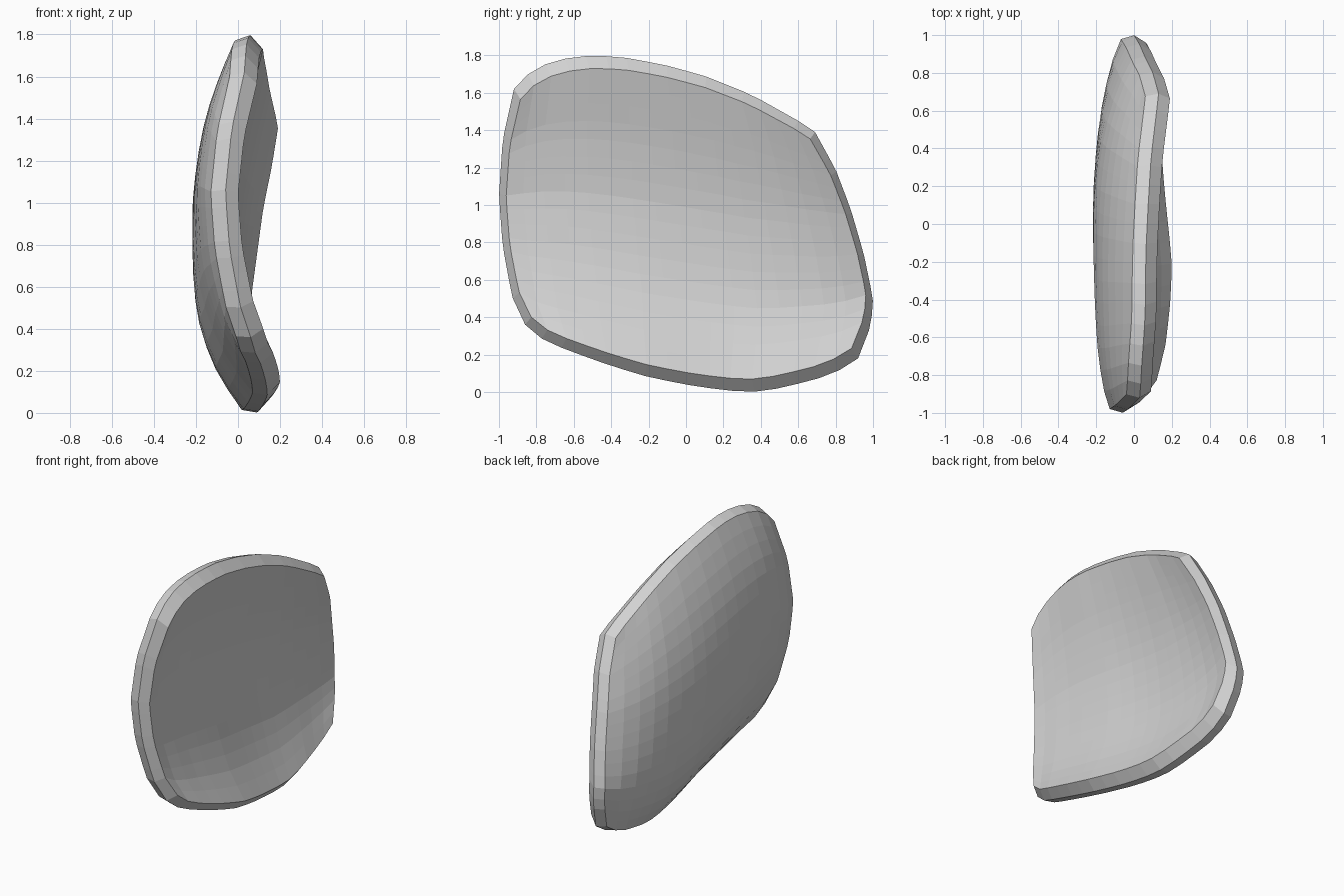
import bpy, bmesh
from mathutils import Vector

if "Cube" in bpy.data.objects:
    bpy.data.objects.remove(bpy.data.objects["Cube"])

N = 16  # facets along each side

# Rim crest, one list per side, as (x, y, z)
BOTTOM = [(.06, -.86, .36), (.08, -.78, .29), (.11, -.65, .23), (.135, -.4, .14), (.14, -.2, .08),
          (.12, 0, .04), (.10, .2, .01), (.09, .35, 0), (.075, .5, .02), (.05, .7, .07),
          (.04, .84, .125), (.04, .92, .18)]
TOP = [(.03, -.92, 1.62), (.035, -.86, 1.69), (.04, -.76, 1.75), (.05, -.62, 1.79), (.06, -.48, 1.8),
       (.06, -.3, 1.785), (.065, -.1, 1.745), (.075, .1, 1.69), (.09, .35, 1.59), (.12, .6, 1.45), (.13, .69, 1.39)]
FRONT = [(.06, -.86, .36), (.01, -.93, .51), (-.04, -.98, .78), (-.06, -1, 1.05), (-.03, -.98, 1.35), (.03, -.92, 1.62)]
BACK = [(.04, .92, .18), (.01, .99, .36), (0, 1, .5), (.03, .95, .74), (.06, .88, .98), (.10, .8, 1.19), (.13, .69, 1.39)]


def resample(points):
    """Evenly spaced points along a polyline."""
    pts = [Vector(p) for p in points]
    lengths = [(b - a).length for a, b in zip(pts, pts[1:])]
    total, out = sum(lengths), []
    for i in range(N + 1):
        d, k = total * i / N, 0
        while k < len(lengths) - 1 and d > lengths[k]:
            d -= lengths[k]
            k += 1
        out.append(pts[k].lerp(pts[k + 1], min(1, d / lengths[k])))
    return out


bottom, top, front, back = map(resample, (BOTTOM, TOP, FRONT, BACK))


def patch(i, j):
    """Surface blended between the four sides."""
    u, v = i / N, j / N
    sides = bottom[i].lerp(top[i], v) + front[j].lerp(back[j], u)
    return sides - bottom[0].lerp(bottom[N], u).lerp(top[0].lerp(top[N], u), v)


def skin_point(i, j, offset, depth, power, skew, sy, sz, zc):
    """Dished skin, inset from the rim crest and deeper towards the bottom."""
    u, v = 2 * i / N - 1, 2 * j / N - 1
    p = patch(i, j)
    p.x += offset - depth * (1 - abs(u) ** power) * (1 - abs(v) ** power) * (1 - skew * v)
    p.y *= sy
    p.z = zc + (p.z - zc) * sz
    return p


bm = bmesh.new()

# Outer and inner skins
skins = []
for settings in ((-0.07, 0.165, 2.5, 0.15, 0.98, 0.98, 0.6),
                 (0.06, 0.10, 2.0, 0.35, 0.962, 0.925, 0.9)):
    g = [[bm.verts.new(skin_point(i, j, *settings)) for j in range(N + 1)] for i in range(N + 1)]
    for i in range(N):
        for j in range(N):
            bm.faces.new((g[i][j], g[i + 1][j], g[i + 1][j + 1], g[i][j + 1]))
    skins.append(g)

# Bevelled rim joining both skins along the crest
loop = ([(i, 0) for i in range(N)] + [(N, j) for j in range(N)]
        + [(i, N) for i in range(N, 0, -1)] + [(0, j) for j in range(N, 0, -1)])
crest = [bm.verts.new(patch(i, j)) for i, j in loop]
for g in skins:
    for k in range(len(loop)):
        n = (k + 1) % len(loop)
        (a, b), (c, d) = loop[k], loop[n]
        bm.faces.new((g[a][b], g[c][d], crest[n], crest[k]))

bmesh.ops.recalc_face_normals(bm, faces=bm.faces)
mesh = bpy.data.meshes.new("curved_panel")
bm.to_mesh(mesh)
bm.free()

grey = bpy.data.materials.new("grey")
grey.diffuse_color = (0.65, 0.65, 0.65, 1)
grey.use_nodes = True
grey.node_tree.nodes["Principled BSDF"].inputs["Base Color"].default_value = grey.diffuse_color
mesh.materials.append(grey)
panel = bpy.data.objects.new("curved_panel", mesh)
bpy.context.collection.objects.link(panel)
